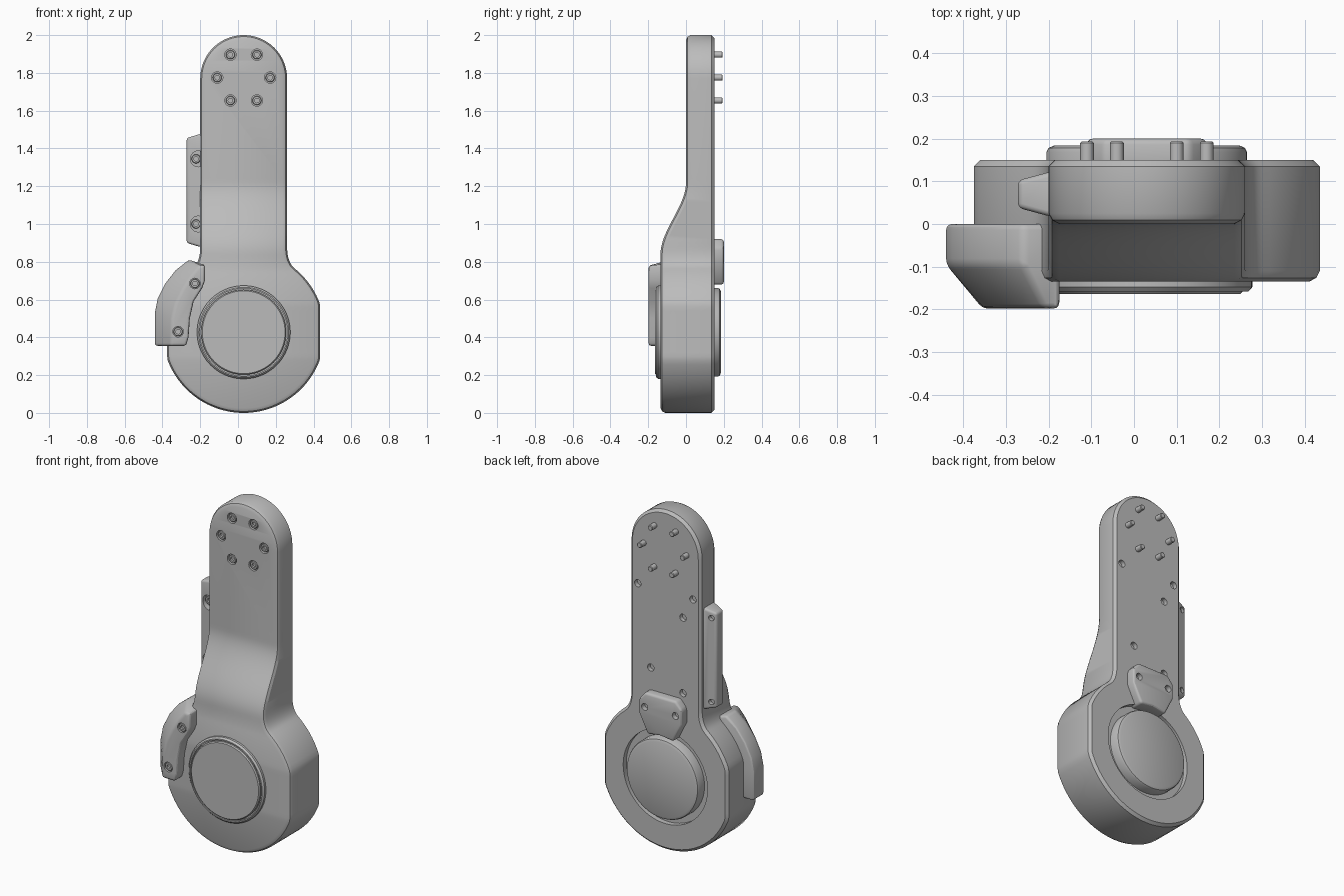
import bpy, bmesh
from math import sin, cos, pi, radians

if "Cube" in bpy.data.objects:
    bpy.data.objects.remove(bpy.data.objects["Cube"])

GREY = (0.5, 0.5, 0.5, 1)
mat = bpy.data.materials.new("plain grey")
mat.use_nodes = True
mat.diffuse_color = GREY
mat.node_tree.nodes["Principled BSDF"].inputs["Base Color"].default_value = GREY
CX, HUB = 0.03, 0.43          # centre line and hub height


def make(name, bm):
    bmesh.ops.recalc_face_normals(bm, faces=bm.faces)
    me = bpy.data.meshes.new(name)
    bm.to_mesh(me)
    bm.free()
    me.materials.append(mat)
    ob = bpy.data.objects.new(name, me)
    bpy.context.collection.objects.link(ob)
    return ob


def add_loft(bm, rings, strip_caps=False):
    """Skin equal-length rings and close both ends."""
    loops = [[bm.verts.new(p) for p in r] for r in rings]
    n = len(loops[0])
    for a, b in zip(loops, loops[1:]):
        for i in range(n):
            j = (i + 1) % n
            bm.faces.new((a[i], a[j], b[j], b[i]))
    for loop in (loops[0], loops[-1]):
        if strip_caps:
            for i in range(n // 2):
                ids = dict.fromkeys((i, i + 1, n - i - 1, (n - i) % n))
                bm.faces.new([loop[k] for k in ids])
        else:
            bm.faces.new(loop)


def circle(x, z, r, y, n):
    return [(x + r * cos(2 * pi * i / n), y, z + r * sin(2 * pi * i / n)) for i in range(n)]


def turned(name, spots, profile, n=24):
    """Turn a (radius, y) profile around the y axis at each spot."""
    bm = bmesh.new()
    for x, z in spots:
        add_loft(bm, [circle(x, z, r, y, n) for r, y in profile])
    return make(name, bm)


def finish(ob, bevel=0, cutters=()):
    """Apply bevel and cuts, then shade smooth with sharp edges."""
    if bevel:
        m = ob.modifiers.new("bevel", 'BEVEL')
        m.width, m.segments, m.limit_method = bevel, 3, 'ANGLE'
        m.angle_limit = radians(32)
    for c in cutters:
        m = ob.modifiers.new("cut", 'BOOLEAN')
        m.operation, m.solver, m.object = 'DIFFERENCE', 'EXACT', c
    if ob.modifiers:
        dg = bpy.context.evaluated_depsgraph_get()
        me = bpy.data.meshes.new_from_object(ob.evaluated_get(dg))
        ob.modifiers.clear()
        ob.data = me
    for c in cutters:
        bpy.data.objects.remove(c)
    bpy.ops.object.select_all(action='DESELECT')
    ob.select_set(True)
    bpy.context.view_layer.objects.active = ob
    bpy.ops.object.shade_smooth_by_angle(angle=radians(28))


# Arm body: half outline from top to bottom, with a front that steps forward
def front(z):
    t = min(max((z - 0.84) / 0.38, 0), 1)
    return -0.135 * (1 - t * t * (3 - 2 * t))


half = [(0.23 * sin(i * pi / 40), 1.77 + 0.23 * cos(i * pi / 40)) for i in range(21)]
half += [(0.23, 1.24 - 0.02 * i) for i in range(18)]
for i in range(9):
    t = i / 8
    a, b, c = (1 - t) ** 2, 2 * t * (1 - t), t * t
    half.append((0.23 * (a + b) + 0.27 * c, 0.88 * a + 0.797 * b + 0.765 * c))
for i in range(1, 48):
    ang = radians(51.1 - 141.1 * i / 47)
    half.append((min(0.43 * cos(ang), 0.405), HUB + 0.43 * sin(ang)))
half[0], half[-1] = (0, 2.0), (0, 0)


def outline(inset):
    pts = half + [(-x, z) for x, z in half[-2:0:-1]]
    n, out = len(pts), []
    for i, (x, z) in enumerate(pts):
        (x0, z0), (x1, z1) = pts[i - 1], pts[(i + 1) % n]
        dx, dz = x1 - x0, z1 - z0
        d = (dx * dx + dz * dz) ** 0.5
        out.append((CX + x + inset * dz / d, z - inset * dx / d))
    return out


def body_ring(inset, y_of):
    return [(x, y_of(z), z) for x, z in outline(inset)]


bm = bmesh.new()
add_loft(bm, [body_ring(0.025, front),
              body_ring(0.008, lambda z: front(z) + 0.009),
              body_ring(0, lambda z: front(z) + 0.025),
              body_ring(0, lambda z: 0.135),
              body_ring(0.015, lambda z: 0.15)], True)
body = make("arm_body", bm)

bolts = [(CX + 0.14 * cos(k * pi / 3), 1.775 + 0.14 * sin(k * pi / 3)) for k in range(6)]
back_holes = [(0.21, 1.525), (-0.15, 1.525), (-0.085, 1.4), (0.125, 1.05), (-0.085, 0.955)]
finish(body, cutters=[
    turned("bolt_cutter", bolts, [(0.03, -0.05), (0.03, 0.02)]),
    turned("hole_cutter", back_holes, [(0.021, 0.125), (0.021, 0.2)]),
    turned("hub_cutter", [(CX, HUB)], [(0.275, 0.12), (0.275, 0.3)], 96)])


def screws(name, spots, y):
    finish(turned(name, spots, [(0.024, y + 0.03), (0.024, y + 0.003), (0.021, y),
                                (0.012, y), (0.012, y + 0.012)]))


# Bolts through the upper end
screws("bolt_heads", bolts, 0.003)
finish(turned("bolt_pins", bolts, [(0.016, 0.14), (0.016, 0.19), (0.013, 0.193)]))

# Hub covers, front and back
finish(turned("front_hub_cover", [(CX, HUB - 0.003)], [
    (0.247, -0.12), (0.247, -0.148), (0.238, -0.158), (0.231, -0.158), (0.231, -0.148),
    (0.225, -0.148), (0.225, -0.158), (0.219, -0.164)], 96))
finish(turned("back_hub_cover", [(CX, HUB - 0.003)], [
    (0.235, 0.11), (0.235, 0.168), (0.23, 0.178), (0.217, 0.184)], 96))

# Back clamp plate above the hub
side = [(0.1, 0.92), (0.14, 0.875), (0.14, 0.79), (0.085, 0.678)]
shape = side + [(0, 0.69)] + [(-x, z) for x, z in reversed(side)]
bm = bmesh.new()
add_loft(bm, [[(CX + x, y, z) for x, z in shape] for y in (0.115, 0.2)])
finish(make("back_plate", bm), 0.014, [turned(
    "plate_cutter", [(CX + s * 0.1, 0.835) for s in (-1, 1)], [(0.02, 0.17), (0.02, 0.3)])])

# Long side bracket on the right edge
def frame(x, y0, y1, z0, z1):
    return [(x, y0, z0), (x, y1, z0), (x, y1, z1), (x, y0, z1)]


bm = bmesh.new()
add_loft(bm, [frame(-0.175, 0.015, 0.125, 0.875, 1.48),
              frame(-0.205, 0.02, 0.12, 0.88, 1.475),
              frame(-0.272, 0.038, 0.102, 0.9, 1.455)])
finish(make("side_bracket", bm), 0.012, [
    turned("pocket_cutter", [(-0.21, 1.345), (-0.21, 1.0)], [(0.042, -0.05), (0.042, 0.06)]),
    turned("end_cutter", [(-0.243, 1.425), (-0.243, 0.93)], [(0.016, 0.09), (0.016, 0.2)])])
screws("side_bracket_screws", [(-0.222, 1.345), (-0.222, 1.0)], 0.045)

# Curved guard on the right of the hub: flat band with a sloped outer side
outer = [(-0.26, 0.81), (-0.33, 0.755), (-0.385, 0.685), (-0.425, 0.605), (-0.44, 0.53), (-0.44, 0.355)]
ridge = [(-0.21, 0.775), (-0.25, 0.725), (-0.29, 0.66), (-0.33, 0.58), (-0.35, 0.5), (-0.355, 0.355)]
inner = [(-0.275, 0.355), (-0.262, 0.4), (-0.255, 0.5), (-0.235, 0.59), (-0.19, 0.66),
         (-0.175, 0.7), (-0.175, 0.785)]
bm = bmesh.new()
add_loft(bm, [[(x, y, z) for x, z in rim + inner]
              for rim, y in ((outer, 0), (outer, -0.095), (ridge, -0.198))])
guard_spots = [(-0.228, 0.685), (-0.317, 0.43)]
finish(make("curved_guard", bm), 0.014, [
    turned("guard_cutter", guard_spots, [(0.028, -0.3), (0.028, -0.18)])])
screws("guard_screws", guard_spots, -0.194)
